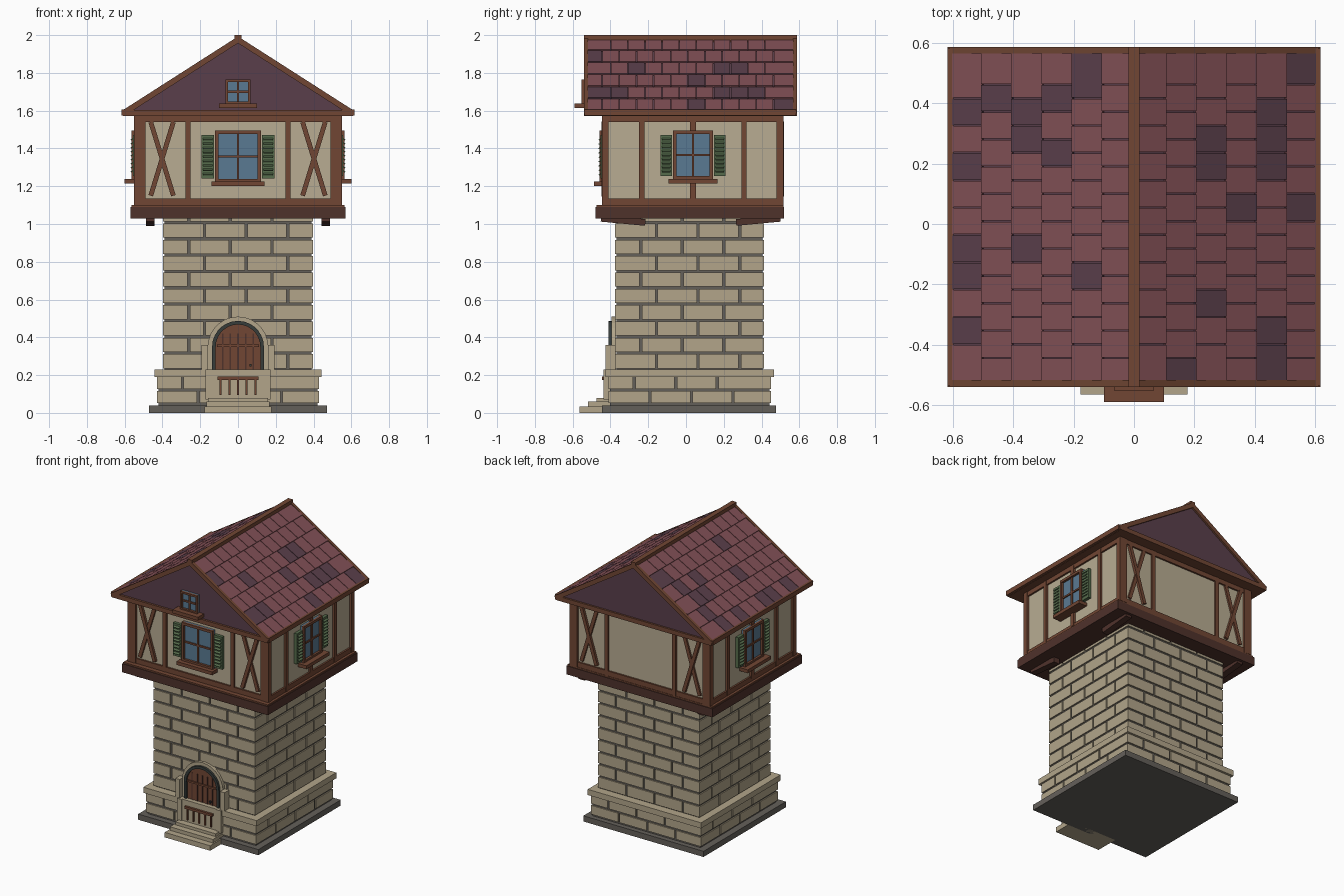
import bpy, bmesh, math
from mathutils import Matrix, Vector

if "Cube" in bpy.data.objects:
    bpy.data.objects.remove(bpy.data.objects["Cube"], do_unlink=True)


def material(name, hexcode):
    rgb = [int(hexcode[i:i + 2], 16) / 255 for i in (0, 2, 4)]
    col = [c / 12.92 if c < 0.04 else ((c + 0.055) / 1.055) ** 2.4 for c in rgb] + [1]
    m = bpy.data.materials.new(name)
    m.use_nodes = True
    m.diffuse_color = col
    m.node_tree.nodes["Principled BSDF"].inputs["Base Color"].default_value = col
    return m


STONE = material("pale stone", "b2a58a")
MORTAR = material("grey mortar", "64605a")
PLASTER = material("cream plaster", "b8ac92")
WOOD = material("brown wood", "714633")
DARK = material("dark wood", "4f322b")
TILE = material("red tile", "825056")
PURPLE = material("purple tile", "5a3f4b")
GREEN = material("green paint", "566c4c")
GLASS = material("blue glass", "5a7a92")
IRON = material("dark iron", "363c3a")

parts = {}
EYE = Matrix.Identity(4)


def mesh_of(name, mat):
    if name not in parts:
        parts[name] = (bmesh.new(), mat)
    return parts[name][0]


def box(name, mat, x, y, z, M=EYE):
    """Box from (low, high) ranges, moved by M."""
    mid = Vector([(r[0] + r[1]) / 2 for r in (x, y, z)])
    size = [abs(r[1] - r[0]) for r in (x, y, z)]
    bmesh.ops.create_cube(mesh_of(name, mat), size=1,
                          matrix=M @ Matrix.Translation(mid) @ Matrix.Diagonal(size + [1]))


def beam(name, mat, p, q, width, y, M=EYE):
    """Straight timber between two (x, z) points."""
    dx, dz = q[0] - p[0], q[1] - p[1]
    half = math.hypot(dx, dz) / 2
    place = Matrix.Translation(((p[0] + q[0]) / 2, 0, (p[1] + q[1]) / 2))
    box(name, mat, (-half, half), y, (-width / 2, width / 2),
        M @ place @ Matrix.Rotation(-math.atan2(dz, dx), 4, 'Y'))


def prism(name, mat, outline, y0, y1):
    """Extrude an (x, z) outline along y."""
    bm = mesh_of(name, mat)
    face = bm.faces.new([bm.verts.new((x, y0, z)) for x, z in outline])
    new = bmesh.ops.extrude_face_region(bm, geom=[face])["geom"]
    bmesh.ops.translate(bm, vec=(0, y1 - y0, 0),
                        verts=[v for v in new if isinstance(v, bmesh.types.BMVert)])


def arch(w, spring=0.35, base=0.23, n=14):
    top = [(w * math.cos(math.pi * i / n), spring + w * math.sin(math.pi * i / n))
           for i in range(n + 1)]
    return [(w, base)] + top + [(-w, base)]


def face_frame(x, y, turn):
    """Local frame on a wall: x along it, -y outward."""
    return Matrix.Translation((x, y, 0)) @ Matrix.Rotation(math.radians(turn), 4, 'Z')


CY = 0.019  # depth centre of the tower


# Stone courses around a square core
def masonry(name, hx, hy, z0, z1, pitch, width=0.22, gap=0.012):
    box(name + "_core", MORTAR, (-hx + .008, hx - .008), (CY - hy + .008, CY + hy - .008), (z0, z1))
    sides = [(0, -hy, 0, hx), (hx, 0, 90, hy), (0, hy, 180, hx), (-hx, 0, -90, hy)]
    for x, y, turn, half in sides:
        M = face_frame(x, CY + y, turn)
        row, z = 0, z0
        while z < z1 - 0.01:
            top = min(z + pitch, z1)
            a = -half
            b = a + width * (0.62 if row % 2 else 1.0)
            while a < half - 0.001:
                if half - b < 0.07:
                    b = half
                lo = a if a == -half else a + gap / 2
                hi = b if b == half else b - gap / 2
                box(name, STONE, (lo, hi), (0, 0.02), (z + gap, top), M)
                a, b = b, b + width
            z, row = z + pitch, row + 1


box("plinth", MORTAR, (-.47, .47), (-.444, .476), (0, .04))
masonry("base_wall", .43, .43, .04, .19, .075)
box("base_band", STONE, (-.443, .443), (-.425, .465), (.19, .23))
masonry("tower_wall", .397, .395, .224, 1.04, .0865)

# Steps and the stone panel under the door
for i, (z, y) in enumerate([(.035, -.565), (.06, -.52), (.08, -.475)]):
    w = .178 - .01 * i
    box("steps", STONE, (-w, w), (y, -.40), (z - .035 + .01 * (i > 0), z))
box("door_panel", STONE, (-.155, .155), (-.43, -.38), (.07, .23))
box("panel_rail", WOOD, (-.108, .108), (-.445, -.42), (.175, .192))
for i in range(5):
    x = -.092 + .046 * i
    box("panel_bars", WOOD, (x - .005, x + .005), (-.438, -.42), (.095, .18))
for s in (-1, 1):
    box("door_posts", STONE, (s * .158, s * .192), (-.425, -.37), (.22, .36))
    box("panel_pillars", STONE, (s * .135, s * .172), (-.437, -.38), (.07, .23))

# Arched door
prism("door_surround", STONE, arch(.16) + arch(.134)[::-1], -.395, -.37)
prism("door_iron_arch", IRON, arch(.137) + arch(.118)[::-1], -.41, -.37)
prism("door_leaf", WOOD, arch(.12), -.398, -.37)
for i in range(5):
    x = -.08 + .04 * i
    box("door_grooves", DARK, (x - .004, x + .004), (-.402, -.39), (.23, .42))
box("door_strap", WOOD, (-.112, .112), (-.408, -.39), (.35, .362))
box("door_knob", IRON, (.06, .072), (-.412, -.39), (.245, .26))

# Overhanging floor and its sloping brackets
box("floor_slab", DARK, (-.57, .57), (-.48, .52), (1.03, 1.09))
box("floor_rim", WOOD, (-.565, .565), (-.475, .515), (1.09, 1.1))
turned = Matrix.Rotation(math.radians(90), 4, 'Z')
for s in (-1, 1):
    for a, b in ((-.45, -.215), (.5, .265)):
        beam("floor_brackets", DARK, (a, 1.03), (b, 1.008), .035, (-s * .442, -s * .488), turned)

# Upper room with timber frame
box("room_walls", PLASTER, (-.535, .535), (-.43, .50), (1.1, 1.58))
FRONT, BACK = face_frame(0, -.43, 0), face_frame(0, .50, 180)
RIGHT, LEFT = face_frame(.535, .037, 90), face_frame(-.535, .037, -90)


def timber(x, z, M, out=.014):
    box("timber_frame", WOOD, x, (-out, .02), z, M)


for M in (FRONT, BACK):
    timber((-.55, .55), (1.1, 1.135), M, .012)
    timber((-.55, .55), (1.54, 1.58), M, .012)
    for s in (-1, 1):
        timber((s * .49, s * .55), (1.1, 1.575), M, .016)
        timber((s * .252, s * .279), (1.1, 1.575), M)
        beam("cross_braces", WOOD, (s * .342, 1.54), (s * .462, 1.15), .025, (-.012, .01), M)
        beam("cross_braces", WOOD, (s * .462, 1.54), (s * .342, 1.15), .025, (-.018, .01), M)
for M, flip in ((RIGHT, 1), (LEFT, -1)):
    timber((-.465, .465), (1.1, 1.135), M, .012)
    timber((-.465, .465), (1.54, 1.58), M, .012)
    for y in (-.272, .27):
        timber((flip * y - .014, flip * y + .014), (1.1, 1.575), M)
    for y in (-.468, .466):
        timber((flip * y - .014, flip * y + .014), (1.1, 1.575), M, .015)
    timber((-.016, .016), (1.48, 1.56), M)
    timber((-.016, .016), (1.12, 1.22), M)


# Windows with sill, cross bars and optional louvred shutters
def window(name, M, w, z0, z1, sill, depth, shutter=0, rail=.018):
    mid = (z0 + z1) / 2
    box(name + "_glass", GLASS, (-w, w), (-.012, .01), (z0, z1), M)
    for s in (-1, 1):
        box(name + "_frame", WOOD, (s * w, s * (w - rail)), (-.028, .01), (z0, z1), M)
        if shutter:
            a, b = s * (w + .006), s * (w + shutter)
            box(name + "_shutters", GREEN, (a, b), (-.022, .01), (z0 + .02, z1 - .025), M)
            for i in range(9):
                z = z0 + .045 + i * (z1 - z0 - .09) / 8
                slat = M @ Matrix.Translation((0, -.024, z)) @ Matrix.Rotation(.6, 4, 'X')
                box(name + "_shutters", GREEN, (a + s * .008, b - s * .008),
                    (-.01, .01), (-.003, .003), slat)
    for z in (z0, z1 - rail):
        box(name + "_frame", WOOD, (-w, w), (-.028, .01), (z, z + rail), M)
    box(name + "_bars", WOOD, (-.006, .006), (-.02, 0), (z0, z1), M)
    box(name + "_bars", WOOD, (-w, w), (-.02, 0), (mid - .006, mid + .006), M)
    box(name + "_sill", WOOD, (-sill, sill), (-depth, .01), (z0 - .02, z0 + .004), M)


window("front_window", FRONT, .122, 1.22, 1.495, .14, .058, .07)
window("right_window", RIGHT, .105, 1.235, 1.495, .13, .065, .068)
window("left_window", LEFT, .105, 1.235, 1.495, .13, .065, .068)
window("gable_window", face_frame(0, -.525, 0), .066, 1.635, 1.765, .1, .065, 0, .013)

# Roof body, gable boards, eaves and ridge
PEAK, SLOPE = 1.975, .64
prism("roof_body", PURPLE, [(-.605, 1.586), (.605, 1.586), (0, PEAK)], -.525, .575)
box("roof_soffit", WOOD, (-.6, .6), (-.52, .57), (1.572, 1.588))
for y in ((-.54, -.518), (.566, .588)):
    box("gable_ties", WOOD, (-.61, .61), y, (1.572, 1.603))
    for s in (-1, 1):
        beam("barge_boards", WOOD, (0, PEAK), (s * .61, PEAK - SLOPE * .61), .03, y)
for s in (-1, 1):
    box("eave_boards", WOOD, (s * .598, s * .618), (-.538, .582), (1.574, 1.607))
box("ridge_beam", WOOD, (-.018, .018), (-.54, .588), (1.96, 2.0))

# Overlapping roof tiles; some picked out in purple by (side, row) and depth
ODD = {(-1, 0): (.38, .19, -.08, -.17, -.36), (-1, 1): (.42,), (-1, 2): (.37, .28, -.08),
       (-1, 3): (.42, .24), (-1, 4): (.49, -.17), (1, 0): (.52, .05),
       (1, 1): (.37, .28, .19, -.35, -.45), (1, 2): (.05,), (1, 3): (.28, .19, -.27), (1, 4): (-.49,)}
pitch, y_lo, y_hi = .0907, -.52, .568
angle = math.atan(SLOPE)
run = .1 / math.cos(angle)
for s in (-1, 1):
    for row in range(6):
        start = -.036 if (row % 2 == 0) == (s < 0) else .0094
        cuts = [start + pitch * k for k in range(-8, 9)]
        cuts = [y_lo] + [c for c in cuts if y_lo + .06 < c < y_hi - .065] + [y_hi]
        x = .55 - .1 * row
        M = (Matrix.Translation((s * x, 0, PEAK - SLOPE * x)) @
             Matrix.Rotation(s * (angle - .06), 4, 'Y') @ Matrix.Translation((0, 0, .006)))
        for a, b in zip(cuts, cuts[1:]):
            odd = any(a < y < b for y in ODD.get((s, row), ()))
            box("purple_tiles" if odd else "red_tiles", PURPLE if odd else TILE,
                (-run * .5, run * .5), (a + .002, b - .002), (-.006, .006), M)

# Turn every collected part into an object
for name, (bm, mat) in parts.items():
    bmesh.ops.recalc_face_normals(bm, faces=bm.faces)
    mesh = bpy.data.meshes.new(name)
    bm.to_mesh(mesh)
    bm.free()
    mesh.materials.append(mat)
    bpy.context.scene.collection.objects.link(bpy.data.objects.new(name, mesh))
